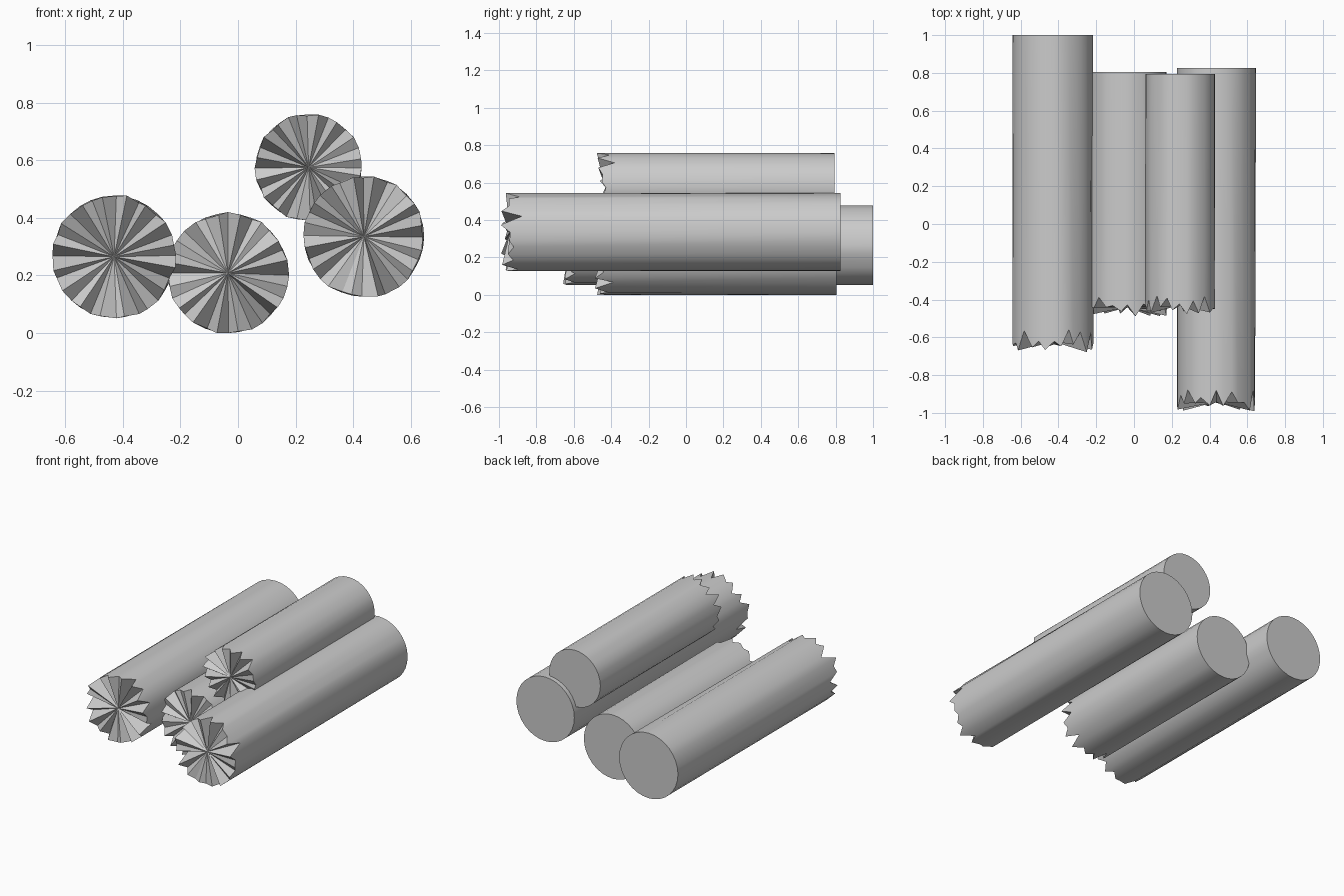
import bpy, bmesh, math, random

if "Cube" in bpy.data.objects:
    bpy.data.objects.remove(bpy.data.objects["Cube"])

SIDES = 32

def log(name, x, z, r, y_low, y_high, y_back, seed):
    """Closed log: flat round back, splintered front with teeth between y_low and y_high."""
    rng = random.Random(seed)
    bm = bmesh.new()
    front, back = [], []
    span = y_high - y_low
    for i in range(SIDES):
        a = 2 * math.pi * i / SIDES
        c, s = math.cos(a), math.sin(a)
        back.append(bm.verts.new((x + r * c, y_back, z + r * s)))
        # jagged rim: random depth and slight radial wobble
        t = rng.uniform(0, 0.45) if i % 2 else rng.uniform(0.3, 1)
        k = r * rng.uniform(0.97, 1.025)
        b = a + rng.uniform(-0.04, 0.04)
        front.append(bm.verts.new((x + k * math.cos(b), y_low + span * t,
                                   max(0, z + k * math.sin(b)))))
    hub = bm.verts.new((x, y_low + span * 0.45, z))
    for i in range(SIDES):
        j = (i + 1) % SIDES
        bm.faces.new((front[i], front[j], back[j], back[i])).smooth = True
        bm.faces.new((hub, front[j], front[i]))
    bm.faces.new(back)
    bmesh.ops.recalc_face_normals(bm, faces=bm.faces)
    # crisp edges at both ends
    for e in bm.edges:
        e.smooth = all(f.smooth for f in e.link_faces)
    me = bpy.data.meshes.new(name)
    bm.to_mesh(me)
    bm.free()
    ob = bpy.data.objects.new(name, me)
    bpy.context.collection.objects.link(ob)

log("left_log", -0.43, 0.265, 0.212, -0.68, -0.55, 1.0, 1)
log("middle_log", -0.035, 0.208, 0.208, -0.49, -0.38, 0.805, 2)
log("top_log", 0.245, 0.575, 0.184, -0.48, -0.37, 0.795, 3)
log("right_log", 0.437, 0.335, 0.209, -1.0, -0.87, 0.825, 4)
